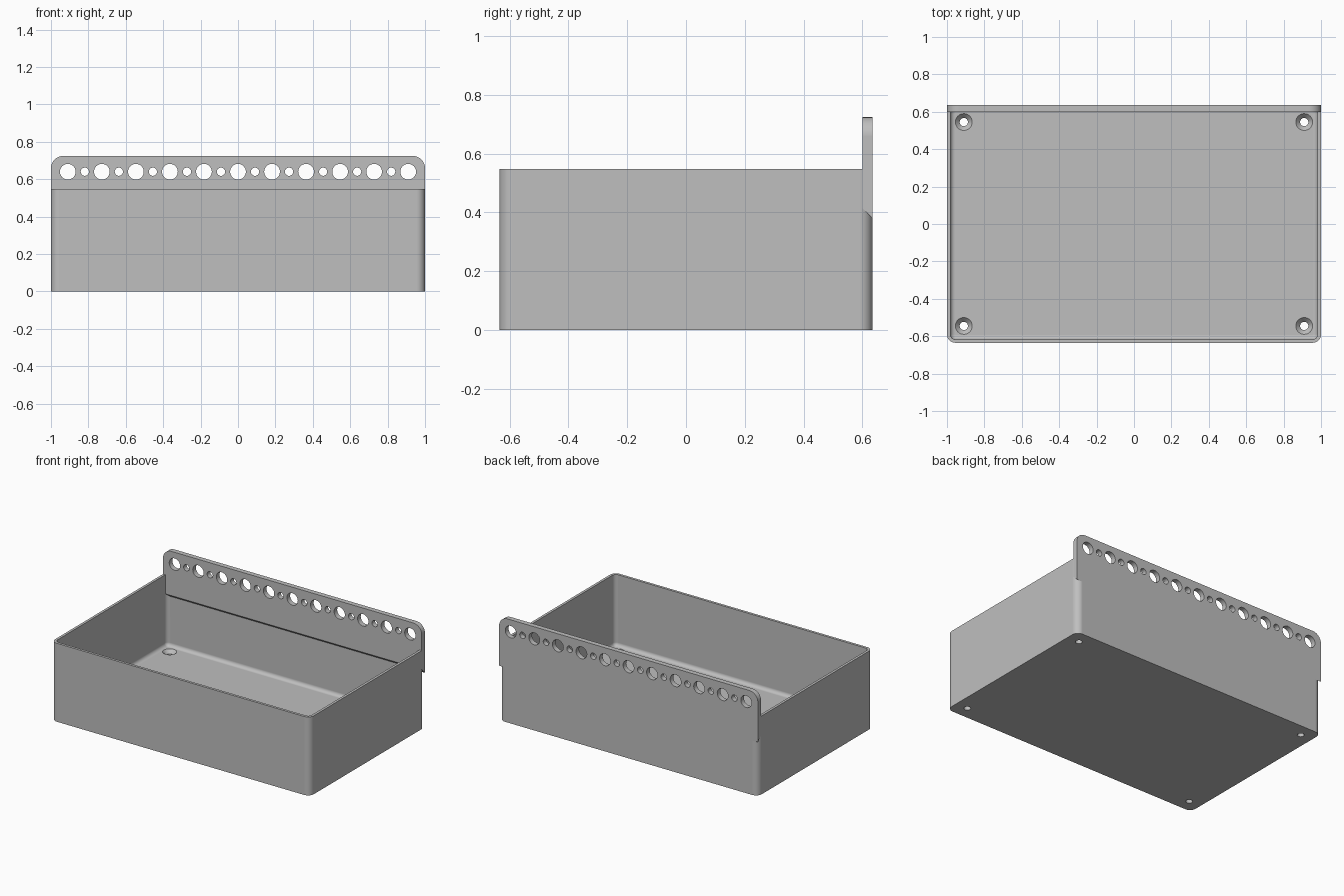
import bpy, bmesh, math

if "Cube" in bpy.data.objects:
    bpy.data.objects.remove(bpy.data.objects["Cube"], do_unlink=True)

HX, HY, HEIGHT = 1.0, 0.635, 0.548
CORNER, WALL, FLOOR, FILLET = 0.045, 0.018, 0.05, 0.025
PLATE_Y, PLATE_TOP, PLATE_LOW = 0.60, 0.724, 0.38
HOLE_Z, PITCH = 0.64, 0.182

grey = bpy.data.materials.new("Grey plastic")
grey.use_nodes = True
grey.diffuse_color = (0.52, 0.52, 0.52, 1)
grey.node_tree.nodes["Principled BSDF"].inputs["Base Color"].default_value = (0.52, 0.52, 0.52, 1)


def loft(name, rings):
    """Closed solid through rings of equal point count."""
    bm = bmesh.new()
    loops = [[bm.verts.new(p) for p in ring] for ring in rings]
    n = len(loops[0])
    bm.faces.new(loops[0])
    bm.faces.new(loops[-1])
    for a, b in zip(loops, loops[1:]):
        for i in range(n):
            j = (i + 1) % n
            bm.faces.new((a[i], a[j], b[j], b[i]))
    bmesh.ops.recalc_face_normals(bm, faces=bm.faces)
    mesh = bpy.data.meshes.new(name)
    bm.to_mesh(mesh)
    bm.free()
    obj = bpy.data.objects.new(name, mesh)
    bpy.context.collection.objects.link(obj)
    return obj


def rounded_ring(inset, z, radius, segs=8):
    pts = []
    for k, (sx, sy) in enumerate(((1, 1), (-1, 1), (-1, -1), (1, -1))):
        cx, cy = sx * (HX - inset - radius), sy * (HY - inset - radius)
        for i in range(segs + 1):
            a = math.pi / 2 * (k + i / segs)
            pts.append((cx + radius * math.cos(a), cy + radius * math.sin(a), z))
    return pts


def circle(cx, cy, z, r, n=32):
    return [(cx + r * math.cos(math.tau * i / n), cy + r * math.sin(math.tau * i / n), z)
            for i in range(n)]


def combine(target, tool, operation):
    """Apply a boolean and discard the tool."""
    tool.hide_render = True
    mod = target.modifiers.new("Boolean", "BOOLEAN")
    mod.operation, mod.solver, mod.object = operation, "EXACT", tool
    bpy.ops.object.select_all(action="DESELECT")
    bpy.context.view_layer.objects.active = target
    target.select_set(True)
    bpy.ops.object.modifier_apply(modifier=mod.name)
    bpy.data.objects.remove(tool, do_unlink=True)


# Open tray with rounded corners and a filleted floor
tray = loft("storage_tray", [rounded_ring(0, 0, CORNER), rounded_ring(0, HEIGHT, CORNER)])
inner = CORNER - WALL
cavity_rings = []
for i in range(7):
    a = math.pi / 2 * i / 6
    inset = FILLET * (1 - math.sin(a))
    cavity_rings.append(rounded_ring(WALL + inset, FLOOR + FILLET * (1 - math.cos(a)),
                                     inner - inset))
cavity_rings.append(rounded_ring(WALL, 1, inner))
combine(tray, loft("cavity_cutter", cavity_rings), "DIFFERENCE")

# Back mounting plate: rounded top corners, sloped lower edge
r = 0.065
outline = [(-HX, None), (HX, None)]
for side, start in ((1, 0), (-1, math.pi / 2)):
    for i in range(9):
        a = start + math.pi / 2 * i / 8
        outline.append((side * (HX - r) + r * math.cos(a), PLATE_TOP - r + r * math.sin(a)))


def plate_ring(y, low):
    return [(x, y, low if z is None else z) for x, z in outline]


plate = loft("back_plate", [plate_ring(PLATE_Y, PLATE_LOW + HY - PLATE_Y),
                            plate_ring(HY, PLATE_LOW)])
combine(tray, plate, "UNION")

# Row of alternating large and small holes through the plate
for i in range(-10, 11):
    radius = 0.042 if i % 2 == 0 else 0.022
    rings = [[(x, y, z + HOLE_Z) for x, z, _ in circle(i * PITCH / 2, 0, 0, radius)]
             for y in (0.5, 0.7)]
    combine(tray, loft("plate_hole_cutter", rings), "DIFFERENCE")

# Countersunk screw holes in the floor corners
for sx in (-1, 1):
    for sy in (-1, 1):
        profile = ((-0.1, 0.022), (0.025, 0.022), (FLOOR, 0.045), (FLOOR + 0.01, 0.045))
        rings = [circle(sx * 0.91, sy * 0.545, z, rad) for z, rad in profile]
        combine(tray, loft("screw_hole_cutter", rings), "DIFFERENCE")

# Finish: one colour, smooth curves with crisp edges
tray.data.materials.clear()
tray.data.materials.append(grey)
bpy.ops.object.shade_smooth_by_angle(angle=math.radians(30))
weighted = tray.modifiers.new("Weighted normals", "WEIGHTED_NORMAL")
weighted.keep_sharp = True
